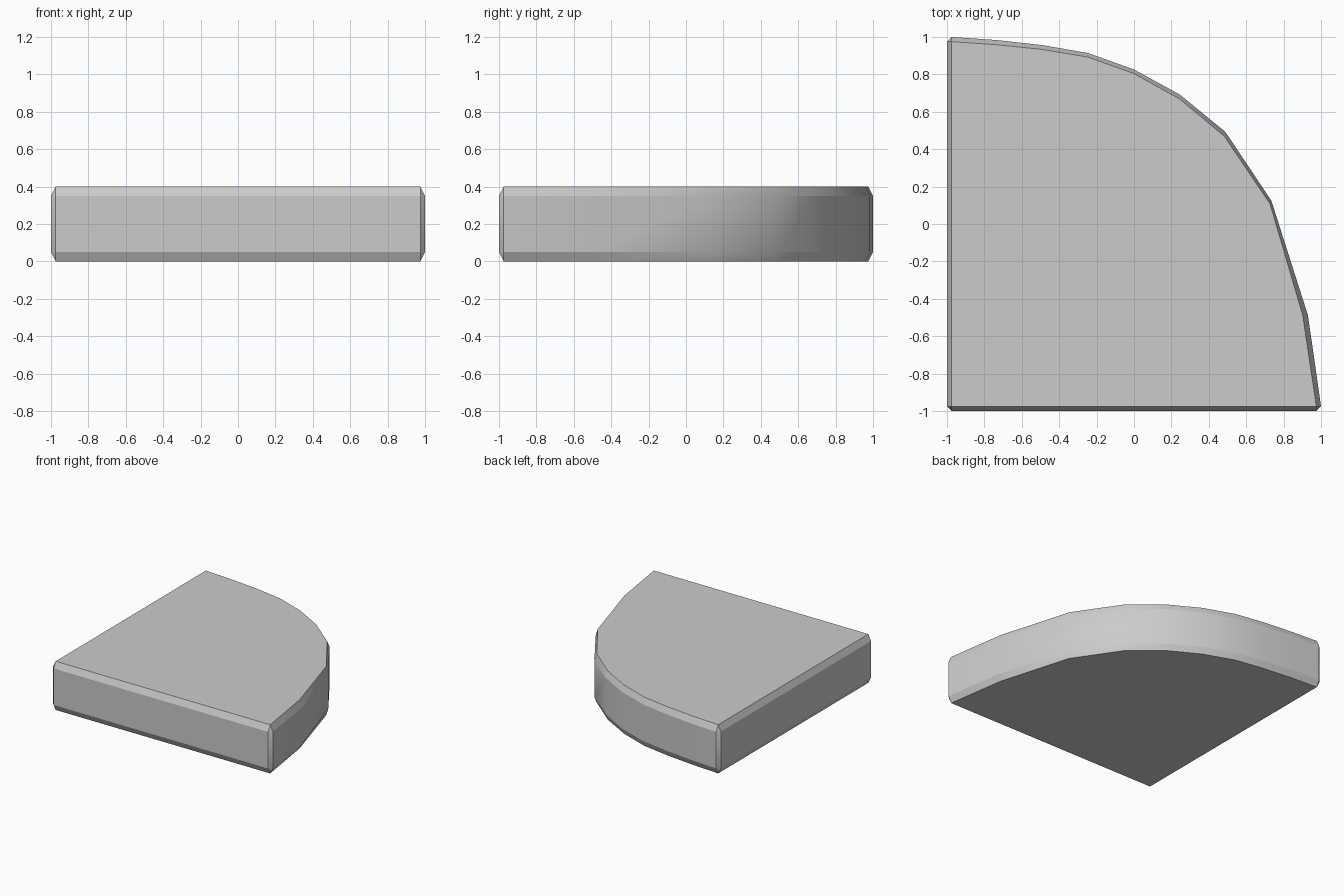
import bpy, bmesh, math

if "Cube" in bpy.data.objects:
    bpy.data.objects.remove(bpy.data.objects["Cube"])

# Curved side, outer wall and inset top/bottom edge (front right to back left)
wall_curve = [(0.93, -0.488), (0.735, 0.123), (0.488, 0.493), (0.245, 0.692), (0, 0.826),
              (-0.245, 0.914), (-0.488, 0.956), (-0.73, 0.983)]
inset_curve = [(0.902, -0.488), (0.727, 0.108), (0.482, 0.47), (0.243, 0.669), (0, 0.804),
               (-0.245, 0.892), (-0.488, 0.933), (-0.73, 0.958)]

# Corners: clipped on the wall, a single point on the inset outline
c = 0.975
wall = [(-1, -c), (-c, -1), (c, -1), (1, -c)] + wall_curve + [(-c, 1), (-1, c)]
inset = [(-c, -c)] * 2 + [(c, -c)] * 2 + inset_curve + [(-c, c)] * 2

# Slab: four stacked outlines with bevelled rims
bm = bmesh.new()
rings = [[bm.verts.new((x, y, z)) for x, y in outline]
         for outline, z in ((inset, 0), (wall, 0.05), (wall, 0.35), (inset, 0.4))]
n = len(wall)
for low, high in zip(rings, rings[1:]):
    for i in range(n):
        j = (i + 1) % n
        bm.faces.new((low[i], low[j], high[j], high[i]))
bm.faces.new(rings[0][::-1])
bm.faces.new(rings[-1])
bmesh.ops.remove_doubles(bm, verts=bm.verts, dist=0.001)
bmesh.ops.recalc_face_normals(bm, faces=bm.faces)

mesh = bpy.data.meshes.new("quarter_round_slab")
bm.to_mesh(mesh)
bm.free()
slab = bpy.data.objects.new("quarter_round_slab", mesh)
bpy.context.collection.objects.link(slab)
bpy.context.view_layer.objects.active = slab
slab.select_set(True)
bpy.ops.object.shade_smooth_by_angle(angle=math.radians(20))
